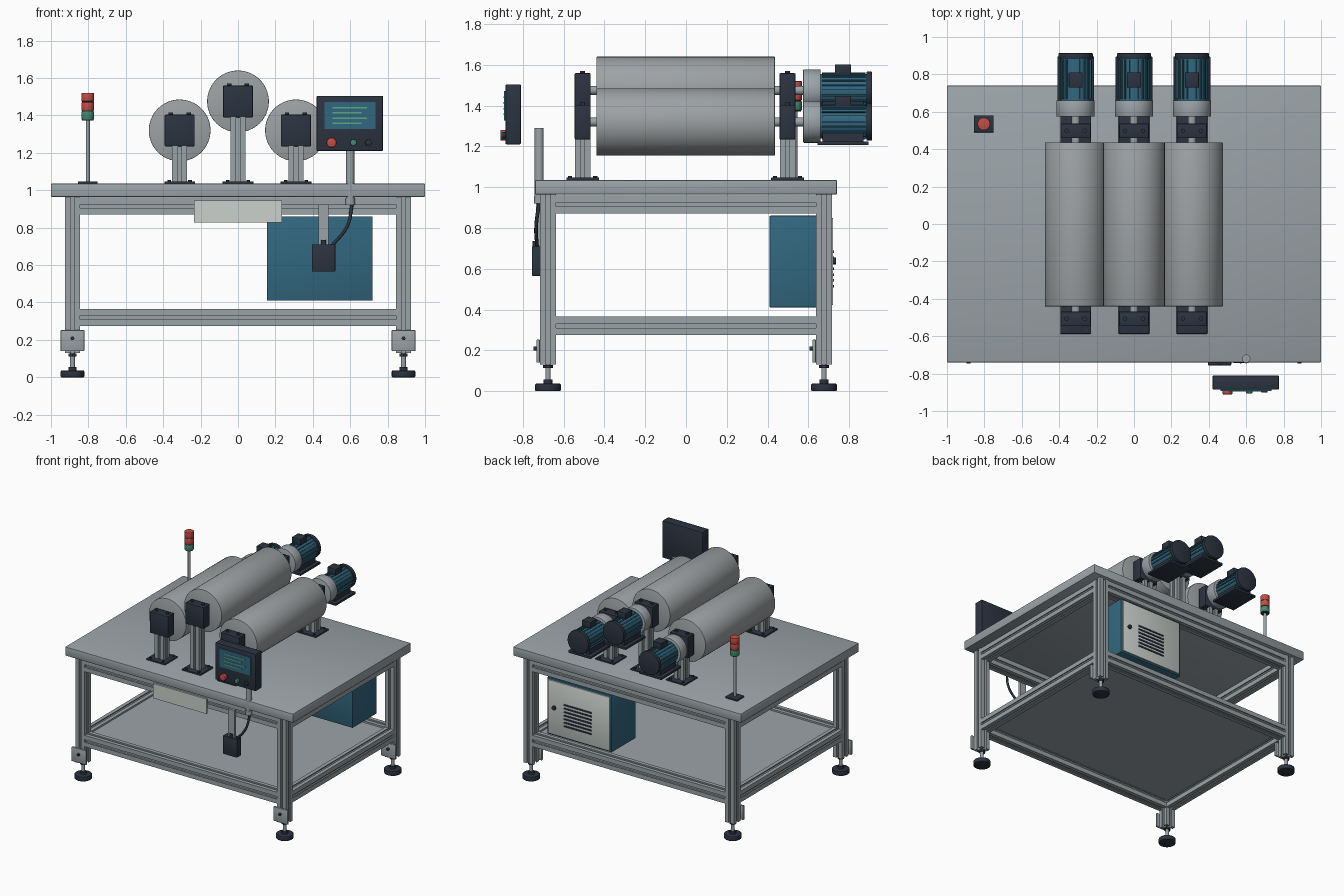
import bpy, bmesh, math
from mathutils import Matrix, Vector

if "Cube" in bpy.data.objects:
    bpy.data.objects.remove(bpy.data.objects["Cube"])


def material(name, rgb):
    m = bpy.data.materials.new(name)
    m.diffuse_color = (*rgb, 1)
    m.use_nodes = True
    m.node_tree.nodes["Principled BSDF"].inputs["Base Color"].default_value = m.diffuse_color
    return m


GREY = material("aluminium grey", (0.33, 0.37, 0.39))
ROLL = material("roller steel", (0.34, 0.36, 0.37))
PALE = material("pale panel", (0.60, 0.64, 0.61))
DARK = material("dark plastic", (0.025, 0.034, 0.052))
BLUE = material("motor blue", (0.032, 0.135, 0.21))
RED = material("signal red", (0.55, 0.075, 0.06))
GREEN = material("signal green", (0.06, 0.25, 0.16))
LINE = material("display green", (0.10, 0.40, 0.25))


def finish(bm, name, mat):
    bmesh.ops.recalc_face_normals(bm, faces=bm.faces)
    me = bpy.data.meshes.new(name)
    bm.to_mesh(me)
    bm.free()
    me.materials.append(mat)
    ob = bpy.data.objects.new(name, me)
    bpy.context.collection.objects.link(ob)
    return ob


def box(name, x, y, z, mat, bevel=0.0):
    """Box from (min, max) pairs on each axis."""
    bm = bmesh.new()
    bmesh.ops.create_cube(bm, size=1)
    for v in bm.verts:
        v.co = [(a + b) / 2 + c * (b - a) for (a, b), c in zip((x, y, z), v.co)]
    if bevel:
        bmesh.ops.bevel(bm, geom=bm.edges[:], offset=bevel, segments=2, affect='EDGES', profile=0.5)
    return finish(bm, name, mat)


AXES = {'x': Matrix.Rotation(math.pi / 2, 4, 'Y'), 'y': Matrix.Rotation(-math.pi / 2, 4, 'X'),
        'z': Matrix.Identity(4)}


def rod(name, axis, start, length, r, mat, sides=32, bevel=0.0):
    """Cylinder starting at a point and running along an axis."""
    bm = bmesh.new()
    bmesh.ops.create_cone(bm, cap_ends=True, segments=sides, radius1=r, radius2=r, depth=length)
    if bevel:
        rim = [e for e in bm.edges if abs(e.verts[0].co.z - e.verts[1].co.z) < 1e-6]
        bmesh.ops.bevel(bm, geom=rim, offset=bevel, segments=2, affect='EDGES', profile=0.5)
    bm.transform(Matrix.Translation(start) @ AXES[axis] @ Matrix.Translation((0, 0, length / 2)))
    return finish(bm, name, mat)


def slotted(name, axis, start, length, w, h):
    """Extruded bar with a T-slot along each of its four sides."""
    s, lip, t, deep = 0.010, 0.007, 0.018, 0.020
    pts = []
    for k in range(4):
        half, out = ((w / 2, h / 2), (h / 2, w / 2))[k % 2]
        side = [(-half, 0), (-s, 0), (-s, lip), (-t, lip), (-t, deep * 0.7), (-s, deep), (s, deep),
                (t, deep * 0.7), (t, lip), (s, lip), (s, 0)]
        c, q = (1, 0, -1, 0)[k], (0, 1, 0, -1)[k]
        for a, d in side:
            pts.append((a * c + (out - d) * q, a * q - (out - d) * c))
    bm = bmesh.new()
    face = bm.faces.new([bm.verts.new((u, v, 0)) for u, v in pts])
    ext = bmesh.ops.extrude_face_region(bm, geom=[face])['geom']
    bmesh.ops.translate(bm, vec=(0, 0, length), verts=[g for g in ext if isinstance(g, bmesh.types.BMVert)])
    bm.transform(Matrix.Translation(start) @ AXES[axis])
    return finish(bm, name, GREY)


# Table top and lower shelf
box("table_top", (-1, 1), (-0.74, 0.74), (0.965, 1.035), GREY, 0.004)
box("lower_shelf", (-0.86, 0.86), (-0.65, 0.65), (0.335, 0.352), GREY)

# Legs, levelling feet and foot brackets
LX, LY = 0.885, 0.677
for sx in (-1, 1):
    for sy in (-1, 1):
        x, y = sx * LX, sy * LY
        slotted("leg", 'z', (x, y, 0.13), 0.835, 0.08, 0.08)
        rod("foot_pad", 'z', (x, y, 0), 0.036, 0.063, DARK, 32, 0.005)
        rod("foot_collar", 'z', (x, y, 0.036), 0.02, 0.022, DARK)
        rod("foot_stud", 'z', (x, y, 0.05), 0.09, 0.013, GREY, 20)
        rod("foot_nut", 'z', (x, y, 0.112), 0.016, 0.025, DARK, 6)
        box("foot_bracket", (x - 0.063, x + 0.063), (y - 0.056, y - 0.04), (0.14, 0.252), GREY, 0.002)
        rod("bracket_knob", 'y', (x, y - 0.07, 0.208), 0.014, 0.010, DARK, 16)

# Frame rails, upper and lower, with corner plates
for z in (0.915, 0.32):
    for s in (-1, 1):
        slotted("long_rail", 'x', (-LX + 0.04, s * LY, z), 2 * LX - 0.08, 0.09, 0.08)
        slotted("side_rail", 'y', (s * LX, -LY + 0.04, z), 2 * LY - 0.08, 0.08, 0.09)

# Rollers with stands, bearing blocks, gearboxes and motors
for x, z in ((-0.312, 1.32), (0, 1.475), (0.31, 1.32)):
    rod("roller", 'y', (x, -0.44, z), 0.876, 0.165, ROLL, 64, 0.003)
    rod("roller_shaft", 'y', (x, -0.50, z), 1.09, 0.022, GREY, 24)
    for y in (-0.507, 0.498):
        box("stand_base", (x - 0.082, x + 0.082), (y - 0.08, y + 0.08), (1.035, 1.047), DARK, 0.002)
        slotted("stand_post", 'z', (x, y, 1.047), z - 0.084 - 1.047, 0.08, 0.076)
        box("bearing_block", (x - 0.08, x + 0.08), (y - 0.039, y + 0.039), (z - 0.085, z + 0.084), DARK, 0.004)
        for sx in (-1, 1):
            rod("block_bolt", 'z', (x + sx * 0.048, y, z + 0.082), 0.014, 0.012, DARK, 16)
            for dy in (-0.062, 0.062):
                rod("base_bolt", 'z', (x + sx * 0.055, y + dy, 1.047), 0.008, 0.010, DARK, 12)
    rod("gearbox", 'y', (x, 0.575, z), 0.085, 0.102, GREY, 48, 0.003)
    rod("motor_body", 'y', (x, 0.655, z), 0.235, 0.080, BLUE, 48)
    for k in range(20):  # cooling fins
        a = k * math.tau / 20
        fin = box("motor_fin", (0.076, 0.087), (0.668, 0.88), (-0.004, 0.004), BLUE)
        fin.data.transform(Matrix.Translation((x, 0, z)) @ Matrix.Rotation(a, 4, 'Y'))
    rod("motor_end_cap", 'y', (x, 0.885, z), 0.028, 0.092, DARK, 48, 0.004)
    box("terminal_box", (x - 0.037, x + 0.037), (0.73, 0.81), (z + 0.078, z + 0.128), DARK, 0.003)
    box("motor_base", (x - 0.098, x + 0.098), (0.645, 0.895), (z - 0.114, z - 0.096), DARK, 0.002)
    for sx in (-1, 1):
        box("motor_foot", (x + sx * 0.055 - 0.015, x + sx * 0.055 + 0.015), (0.67, 0.87), (z - 0.098, z - 0.055), DARK)

# Control panel on its pole
rod("panel_pole", 'z', (0.6, -0.72, 0.93), 0.36, 0.022, GREY, 32)
rod("pole_collar", 'z', (0.6, -0.72, 0.92), 0.035, 0.025, GREY, 32)
box("control_panel", (0.42, 0.775), (-0.885, -0.81), (1.21, 1.505), DARK, 0.005)
box("screen", (0.462, 0.735), (-0.893, -0.884), (1.327, 1.472), BLUE)
for z, r in ((1.441, 0.69), (1.413, 0.66), (1.385, 0.69), (1.357, 0.66)):
    box("screen_line", (0.505, r), (-0.896, -0.892), (z - 0.004, z + 0.004), LINE)
for x, r, d, m in ((0.5, 0.026, 0.026, RED), (0.617, 0.017, 0.02, GREEN), (0.697, 0.017, 0.016, DARK)):
    rod("panel_button", 'y', (x, -0.885 - d, 1.255), d, r, m, 24, 0.003)

# Hanging switch box with cable
box("switch_hanger", (0.43, 0.485), (-0.737, -0.717), (0.70, 0.925), GREY)
box("switch_box", (0.395, 0.52), (-0.756, -0.70), (0.565, 0.71), DARK, 0.004)
rod("cable_gland", 'z', (0.457, -0.738, 0.71), 0.025, 0.014, DARK, 16)
cu = bpy.data.curves.new("cable", 'CURVE')
cu.dimensions = '3D'
cu.bevel_depth, cu.bevel_resolution, cu.use_fill_caps = 0.009, 3, True
sp = cu.splines.new('BEZIER')
sp.bezier_points.add(2)
for p, co in zip(sp.bezier_points, ((0.61, -0.72, 0.925), (0.585, -0.735, 0.81), (0.50, -0.73, 0.70))):
    p.co = Vector(co)
    p.handle_left_type = p.handle_right_type = 'AUTO'
cu.materials.append(DARK)
bpy.context.collection.objects.link(bpy.data.objects.new("cable", cu))

# Pale plate on the front rail
box("front_plate", (-0.235, 0.235), (-0.730, -0.715), (0.828, 0.945), PALE)

# Electrical cabinet with vented door
box("cabinet", (0.155, 0.72), (0.41, 0.712), (0.41, 0.86), BLUE, 0.004)
box("cabinet_door", (0.168, 0.708), (0.711, 0.722), (0.422, 0.848), PALE, 0.002)
for k in range(7):
    z = 0.515 + k * 0.028
    box("door_vent", (0.325, 0.565), (0.721, 0.727), (z - 0.006, z + 0.006), DARK)
rod("door_lock", 'y', (0.65, 0.72, 0.638), 0.016, 0.016, DARK, 20)

# Signal tower
TX, TY = -0.803, 0.535
box("tower_base", (TX - 0.052, TX + 0.052), (TY - 0.045, TY + 0.045), (1.035, 1.048), DARK, 0.002)
rod("tower_pole", 'z', (TX, TY, 1.048), 0.33, 0.011, GREY, 20)
for z, m in ((1.377, GREEN), (1.426, RED), (1.475, RED)):
    rod("tower_lamp", 'z', (TX, TY, z), 0.045, 0.034, m, 32, 0.003)
    rod("tower_ring", 'z', (TX, TY, z - 0.005), 0.006, 0.030, DARK, 32)

# Smooth curved faces while keeping corners crisp
bpy.ops.object.select_all(action='DESELECT')
for ob in bpy.data.objects:
    if ob.type == 'MESH':
        ob.select_set(True)
        bpy.context.view_layer.objects.active = ob
bpy.ops.object.shade_smooth_by_angle(angle=math.radians(30))
